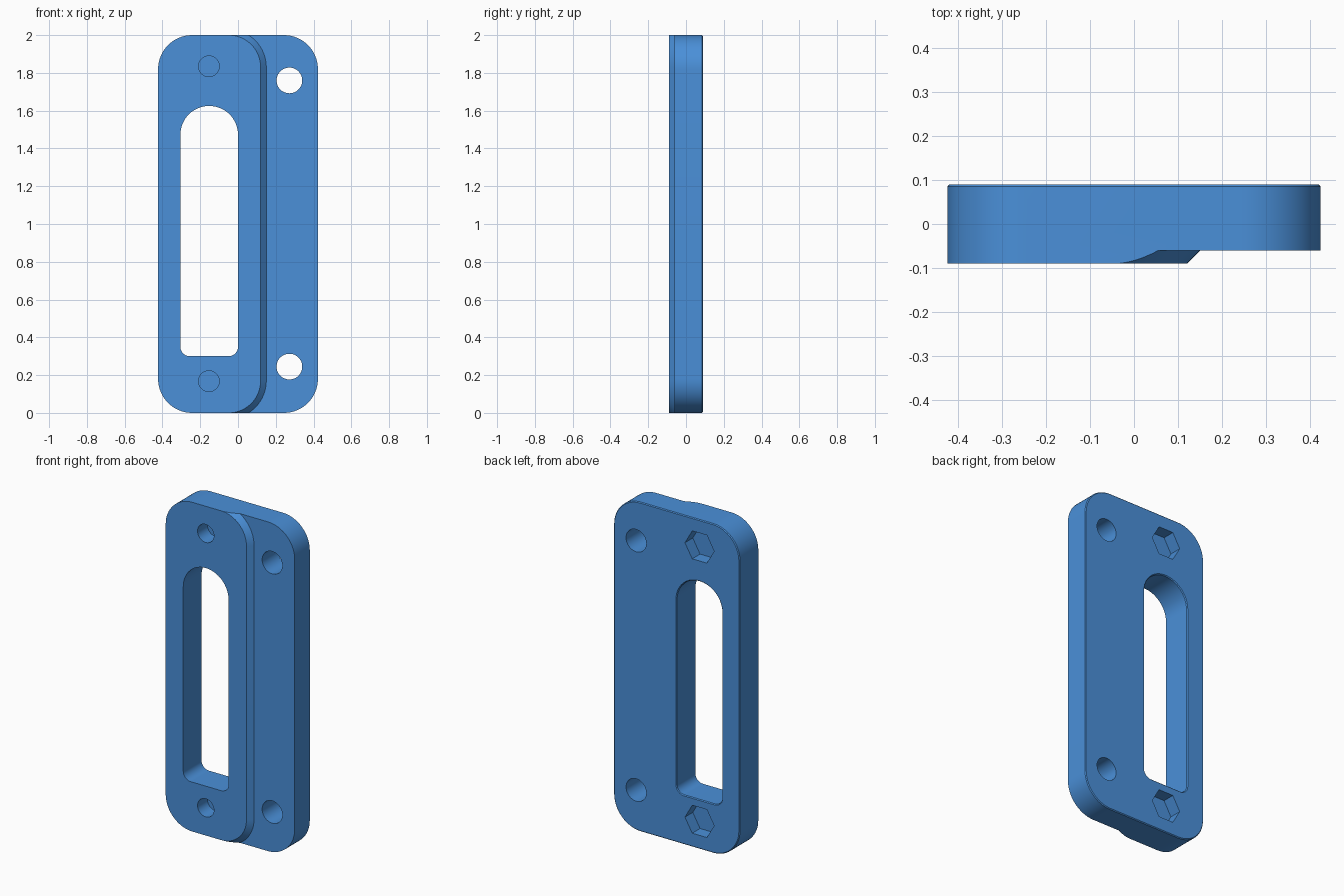
import bpy, bmesh, math

if "Cube" in bpy.data.objects:
    bpy.data.objects.remove(bpy.data.objects["Cube"])

blue = bpy.data.materials.new("plate blue")
blue.diffuse_color = (0.069, 0.279, 0.694, 1)
blue.use_nodes = True
blue.node_tree.nodes["Principled BSDF"].inputs["Base Color"].default_value = blue.diffuse_color


def rounded(x0, x1, z0, z1, r_bottom, r_top, off=0.0, n=16):
    """Rounded rectangle in x/z, grown outwards by off."""
    pts = []
    corners = [(x1, z0, -1, 1, r_bottom, -90), (x1, z1, -1, -1, r_top, 0),
               (x0, z1, 1, -1, r_top, 90), (x0, z0, 1, 1, r_bottom, 180)]
    for x, z, sx, sz, r, start in corners:
        for i in range(n + 1):
            a = math.radians(start + 90 * i / n)
            pts.append((x + sx * r + (r + off) * math.cos(a),
                        z + sz * r + (r + off) * math.sin(a)))
    return pts


def ring(cx, cz, r, n):
    return [(cx + r * math.cos(2 * math.pi * i / n),
             cz + r * math.sin(2 * math.pi * i / n)) for i in range(n)]


def loft(name, sections):
    """Solid through (outline, y) sections."""
    bm = bmesh.new()
    loops = [[bm.verts.new((x, y, z)) for x, z in pts] for pts, y in sections]
    for a, b in zip(loops, loops[1:]):
        for i in range(len(a)):
            j = (i + 1) % len(a)
            bm.faces.new((a[i], a[j], b[j], b[i]))
    bm.faces.new(loops[0])
    bm.faces.new(loops[-1])
    bmesh.ops.remove_doubles(bm, verts=bm.verts, dist=1e-5)
    bmesh.ops.recalc_face_normals(bm, faces=bm.faces)
    me = bpy.data.meshes.new(name)
    bm.to_mesh(me)
    bm.free()
    me.materials.append(blue)
    ob = bpy.data.objects.new(name, me)
    bpy.context.collection.objects.link(ob)
    return ob


def combine(target, tool, operation):
    bpy.context.view_layer.objects.active = target
    mod = target.modifiers.new("combine", 'BOOLEAN')
    mod.operation = operation
    mod.solver = 'EXACT'
    mod.object = tool
    bpy.ops.object.modifier_apply(modifier=mod.name)
    bpy.data.objects.remove(tool, do_unlink=True)


# Rounded plate with a fine chamfer around the back
outline = (-0.423, 0.423, 0, 2, 0.18, 0.18)
plate = loft("mounting_plate", [(rounded(*outline), -0.09),
                                (rounded(*outline), 0.085),
                                (rounded(*outline, off=-0.005), 0.09)])

# Raised front pad with 45 degree flank, above the lower ledge
pad = (-0.8, 0.12, 0, 2, 0.17, 0.17)
envelope = loft("pad_envelope", [(rounded(*pad, off=-0.03), -0.12),
                                 (rounded(*pad, off=0.06), -0.03)])
ledge = loft("ledge_envelope", [(rounded(-1, 1, -1, 3, 0.1, 0.1, n=2), -0.06),
                                (rounded(-1, 1, -1, 3, 0.1, 0.1, n=2), 0.3)])
combine(envelope, ledge, 'UNION')
combine(plate, envelope, 'INTERSECT')

# Long arched slot, chamfered at the back
slot = (-0.305, 0.0, 0.3, 1.625, 0.05, 0.1525)
combine(plate, loft("slot_cutter", [(rounded(*slot), -0.2),
                                    (rounded(*slot), 0.085),
                                    (rounded(*slot, off=0.015), 0.1)]), 'DIFFERENCE')

# Through holes in the ledge
for z in (0.245, 1.76):
    c = ring(0.272, z, 0.068, 48)
    combine(plate, loft("hole_cutter", [(c, -0.2), (c, 0.2)]), 'DIFFERENCE')

# Blind screw holes in front, hexagonal nut pockets behind
for z in (0.168, 1.835):
    c = ring(-0.154, z, 0.055, 40)
    combine(plate, loft("screw_cutter", [(c, -0.2), (c, 0.005)]), 'DIFFERENCE')
    h = ring(-0.154, z, 0.098, 6)
    combine(plate, loft("nut_cutter", [(h, 0.015), (h, 0.2)]), 'DIFFERENCE')

# Smooth curves, sharp edges
bpy.ops.object.select_all(action='DESELECT')
plate.select_set(True)
bpy.context.view_layer.objects.active = plate
bpy.ops.object.shade_smooth_by_angle(angle=math.radians(25))
